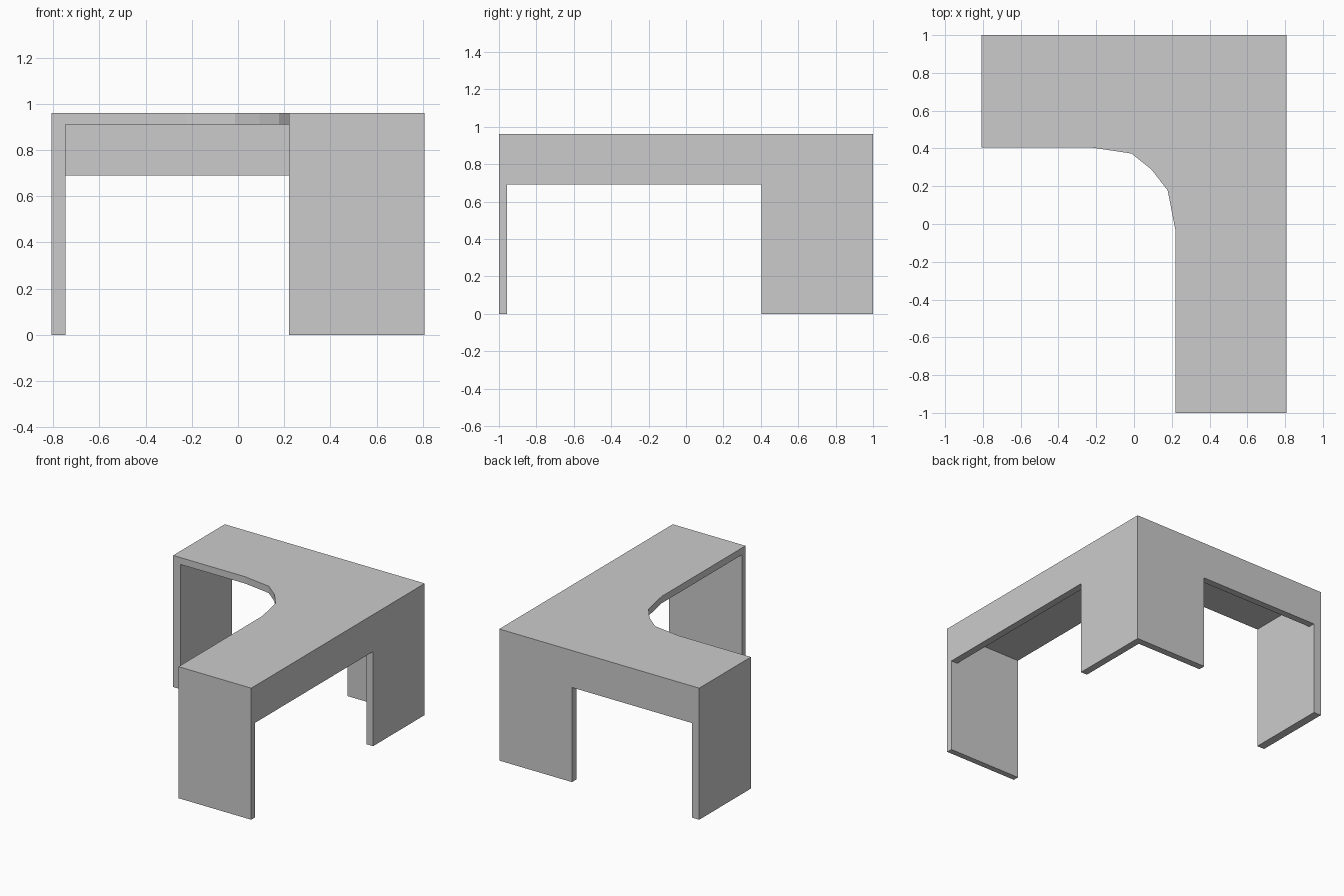
import bpy, bmesh

if "Cube" in bpy.data.objects:
    bpy.data.objects.remove(bpy.data.objects["Cube"])

W, D, H = 0.807, 1.0, 0.96           # half width, half depth, height
LEFT, FRONT = -0.747, -0.957         # inner faces of the two end panels
WING_X, WING_Y = 0.22, 0.405         # inner edges of the two wings
APRON_Z, TOP_Z = 0.69, 0.91          # apron bottom, underside of the top


def prism(name, outline, z0, z1):
    """Extrude a flat outline from z0 to z1."""
    bm = bmesh.new()
    face = bm.faces.new([bm.verts.new((x, y, z0)) for x, y in outline])
    ext = bmesh.ops.extrude_face_region(bm, geom=[face])
    for v in ext["geom"]:
        if isinstance(v, bmesh.types.BMVert):
            v.co.z = z1
    bmesh.ops.recalc_face_normals(bm, faces=bm.faces)
    mesh = bpy.data.meshes.new(name)
    bm.to_mesh(mesh)
    bm.free()
    ob = bpy.data.objects.new(name, mesh)
    bpy.context.collection.objects.link(ob)
    return ob


def cut_box(target, x0, x1, y0, y1, z1):
    """Remove a box that reaches from below the floor up to z1."""
    cutter = prism("cutter", [(x0, y0), (x1, y0), (x1, y1), (x0, y1)], -0.1, z1)
    cutter.hide_render = True
    mod = target.modifiers.new("cut", "BOOLEAN")
    mod.operation, mod.solver, mod.object = "DIFFERENCE", "EXACT", cutter
    bpy.context.view_layer.objects.active = target
    bpy.ops.object.modifier_apply(modifier=mod.name)
    bpy.data.objects.remove(cutter)


# Corner desk: L-shaped block with a faceted inner corner
desk = prism("corner_desk", [
    (-W, D), (-W, WING_Y), (-0.225, WING_Y), (-0.013, 0.373), (0.093, 0.288),
    (0.178, 0.178), (WING_X, -0.035), (WING_X, -D), (W, -D), (W, D)], 0, H)

# Knee space under the top, open towards the inner corner
cut_box(desk, LEFT, W - 0.052, FRONT, D - 0.05, TOP_Z)
# Opening in the back panel, then in the right panel
cut_box(desk, LEFT, WING_X, 0.9, 1.1, APRON_Z)
cut_box(desk, 0.7, 0.9, FRONT, WING_Y, APRON_Z)
